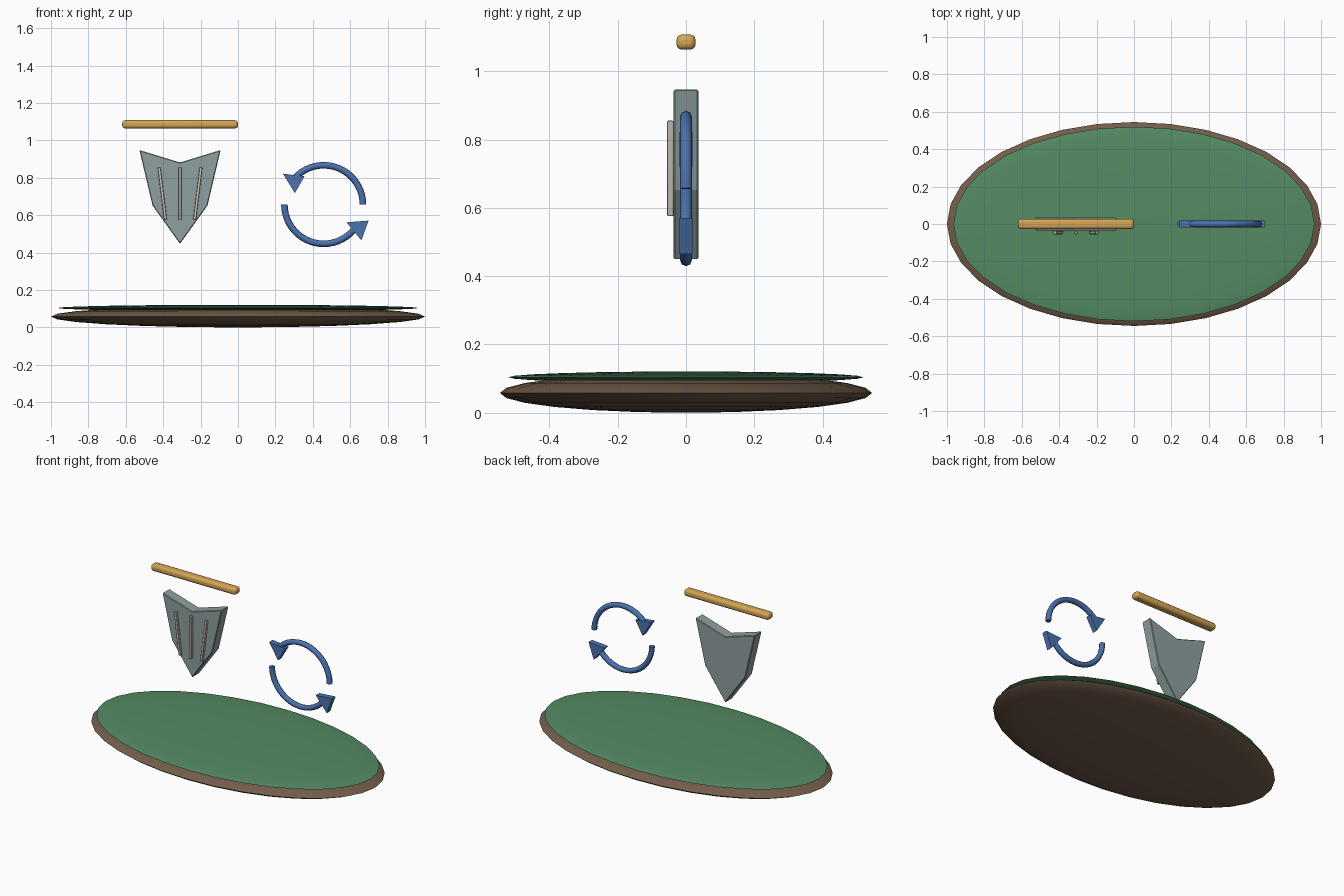
import bpy, bmesh
from math import sin, cos, pi, radians, atan2, hypot

if "Cube" in bpy.data.objects:
    bpy.data.objects.remove(bpy.data.objects["Cube"])


def material(name, rgb):
    m = bpy.data.materials.new(name)
    m.diffuse_color = (*rgb, 1)
    m.use_nodes = True
    m.node_tree.nodes["Principled BSDF"].inputs["Base Color"].default_value = m.diffuse_color
    return m


BROWN = material("soil_brown", (0.17, 0.11, 0.07))
GREEN = material("grass_green", (0.09, 0.26, 0.127))
GOLD = material("gold", (0.66, 0.38, 0.09))
STEEL = material("steel_grey", (0.28, 0.35, 0.35))
PALE = material("pale_grey", (0.55, 0.52, 0.45))
BLUE = material("blue", (0.07, 0.17, 0.43))


def finish(ob, name, mat, smooth=None):
    ob.name = name
    ob.data.materials.append(mat)
    if smooth:
        bpy.ops.object.select_all(action='DESELECT')
        ob.select_set(True)
        bpy.context.view_layer.objects.active = ob
        bpy.ops.object.shade_smooth_by_angle(angle=radians(smooth))
    return ob


def bevel(ob, width, segments):
    b = ob.modifiers.new("bevel", 'BEVEL')
    b.width, b.segments = width, segments


def disc(name, radii, z, mat):
    bpy.ops.mesh.primitive_uv_sphere_add(segments=32, ring_count=12, location=(0, 0, z))
    ob = bpy.context.object
    ob.scale = radii
    bpy.ops.object.transform_apply(location=False, rotation=False, scale=True)
    return finish(ob, name, mat, 60)


def box(name, size, loc, mat, tilt=0, width=0.0, segments=1):
    bpy.ops.mesh.primitive_cube_add(size=1, location=loc)
    ob = bpy.context.object
    ob.scale = size
    bpy.ops.object.transform_apply(location=False, rotation=False, scale=True)
    ob.rotation_euler.y = tilt
    bevel(ob, width, segments)
    return finish(ob, name, mat, 35)


def prism(name, outline, half, mat):
    # outline in x, z extruded along y
    bm = bmesh.new()
    face = bm.faces.new([bm.verts.new((x, -half, z)) for x, z in outline])
    ext = bmesh.ops.extrude_face_region(bm, geom=[face])
    verts = [v for v in ext["geom"] if isinstance(v, bmesh.types.BMVert)]
    bmesh.ops.translate(bm, verts=verts, vec=(0, 2 * half, 0))
    bmesh.ops.recalc_face_normals(bm, faces=bm.faces)
    me = bpy.data.meshes.new(name)
    bm.to_mesh(me)
    bm.free()
    ob = bpy.data.objects.new(name, me)
    bpy.context.collection.objects.link(ob)
    return finish(ob, name, mat)


def arc(name, centre, radius, tube, a0, a1, steps, mat):
    cu = bpy.data.curves.new(name, 'CURVE')
    cu.dimensions = '3D'
    cu.bevel_depth, cu.bevel_resolution, cu.use_fill_caps = tube, 2, True
    sp = cu.splines.new('POLY')
    sp.points.add(steps)
    for i, p in enumerate(sp.points):
        a = radians(a0 + (a1 - a0) * i / steps)
        p.co = (centre[0] + radius * cos(a), 0, centre[1] + radius * sin(a), 1)
    sp.use_smooth = True
    ob = bpy.data.objects.new(name, cu)
    bpy.context.collection.objects.link(ob)
    return finish(ob, name, mat)


# Oval ground: brown base with a thin green top
disc("soil_base", (1.0, 0.545, 0.058), 0.058, BROWN)
disc("grass_top", (0.965, 0.52, 0.017), 0.104, GREEN)

# Floating gold bar
box("gold_bar", (0.62, 0.056, 0.044), (-0.31, 0, 1.086), GOLD, width=0.016, segments=3)

# Blade-shaped shield, mirrored about its centre line
CX = -0.31
half_outline = [(0, 0.447), (0.147, 0.652), (0.217, 0.948), (0, 0.882)]
outline = [(CX + x, z) for x, z in half_outline]
outline += [(CX - x, z) for x, z in half_outline[2:0:-1]]
shield = prism("shield", outline, 0.036, STEEL)
bevel(shield, 0.004, 1)

# Raised ribs on the shield front
for name, s in (("left_rib", -1), ("middle_rib", 0), ("right_rib", 1)):
    box(name, (0.016, 0.018, 0.28), (CX + s * 0.095, -0.046, 0.716), PALE,
        tilt=s * 0.122, width=0.003, segments=2)

# Two curved arrows forming a cycle
C = (0.458, 0.657)
arc("upper_arc", C, 0.21, 0.0175, 0, 138, 20, BLUE)
arc("lower_arc", C, 0.21, 0.0175, 180, 319, 20, BLUE)
prism("upper_arrow_head", [(0.24, 0.822), (0.304, 0.718), (0.356, 0.808)], 0.0185, BLUE)
prism("lower_arrow_head", [(0.58, 0.562), (0.66, 0.465), (0.698, 0.571)], 0.0185, BLUE)
